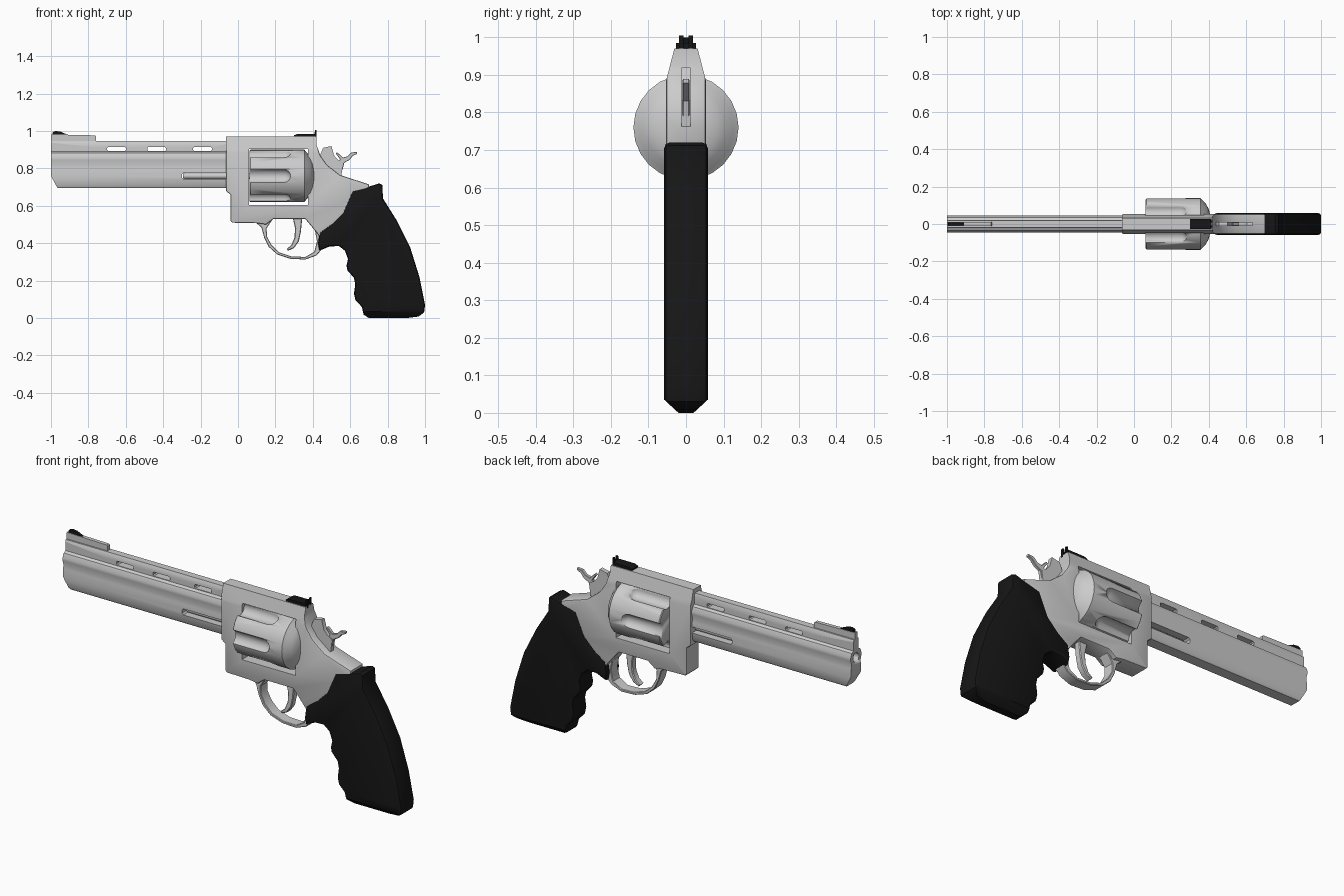
import bpy, bmesh, math
from mathutils import Vector, Matrix

if "Cube" in bpy.data.objects:
    bpy.data.objects.remove(bpy.data.objects["Cube"])

black = bpy.data.materials.new("black_rubber")
black.diffuse_color = (0.008, 0.008, 0.008, 1)
black.use_nodes = True
black.node_tree.nodes["Principled BSDF"].inputs["Base Color"].default_value = black.diffuse_color


def finish(name, bm, mat=None, smooth=35):
    bmesh.ops.recalc_face_normals(bm, faces=bm.faces)
    me = bpy.data.meshes.new(name)
    bm.to_mesh(me)
    bm.free()
    ob = bpy.data.objects.new(name, me)
    bpy.context.collection.objects.link(ob)
    if mat:
        me.materials.append(mat)
    if smooth:
        activate(ob)
        bpy.ops.object.shade_smooth_by_angle(angle=math.radians(smooth))
    return ob


def activate(ob):
    bpy.ops.object.select_all(action='DESELECT')
    ob.select_set(True)
    bpy.context.view_layer.objects.active = ob


def plate(name, pts, half, y=0, bevel=0, seg=2, mat=None, trims=(), smooth=35):
    """Side profile in x,z extruded across y, rims rounded, then planes trimmed off."""
    bm = bmesh.new()
    f = bm.faces.new([bm.verts.new((x, y - half, z)) for x, z in pts])
    ext = bmesh.ops.extrude_face_region(bm, geom=[f])['geom']
    bmesh.ops.translate(bm, vec=(0, 2 * half, 0),
                        verts=[g for g in ext if isinstance(g, bmesh.types.BMVert)])
    bmesh.ops.recalc_face_normals(bm, faces=bm.faces)
    if bevel:
        rim = [e for e in bm.edges if abs(e.verts[0].co.y - e.verts[1].co.y) < 1e-6]
        bmesh.ops.bevel(bm, geom=rim, offset=bevel, segments=seg, profile=0.5,
                        affect='EDGES', clamp_overlap=True)
    for co, no in trims:
        trim(bm, co, no)
    return finish(name, bm, mat, smooth)


def trim(bm, co, no):
    r = bmesh.ops.bisect_plane(bm, geom=bm.verts[:] + bm.edges[:] + bm.faces[:],
                               plane_co=co, plane_no=no, clear_outer=True)
    cut = [g for g in r['geom_cut'] if isinstance(g, bmesh.types.BMEdge)]
    bmesh.ops.edgeloop_fill(bm, edges=cut)


def lathe(name, prof, z, n=24, phase=0, smooth=35):
    """Revolve (x, radius) points around an x-parallel axis at height z."""
    bm = bmesh.new()
    rings = [[bm.verts.new((x, r * math.cos(a), z + r * math.sin(a)))
              for a in (phase + 2 * math.pi * i / n for i in range(n))] for x, r in prof]
    for a, b in zip(rings, rings[1:]):
        for i in range(n):
            bm.faces.new((a[i], a[(i + 1) % n], b[(i + 1) % n], b[i]))
    bm.faces.new(rings[0])
    bm.faces.new(rings[-1])
    return finish(name, bm, None, smooth)


def slot(x0, x1, z0, z1, half=0.2):
    """Round-cornered cutter running across y."""
    c = min(x1 - x0, z1 - z0) * 0.25
    return plate("cutter", [(x0 + c, z0), (x1 - c, z0), (x1, z0 + c), (x1, z1 - c),
                            (x1 - c, z1), (x0 + c, z1), (x0, z1 - c), (x0, z0 + c)], half, smooth=0)


def carve(ob, cutters):
    for c in cutters:
        activate(ob)
        m = ob.modifiers.new("cut", 'BOOLEAN')
        m.operation, m.solver, m.object = 'DIFFERENCE', 'EXACT', c
        bpy.ops.object.modifier_apply(modifier=m.name)
        bpy.data.objects.remove(c)


# Barrel: rib, tube and full underlug in one cross-section (y, z)
half = [(0.018, 0.947), (0.022, 0.937), (0.022, 0.89), (0.036, 0.882), (0.045, 0.86),
        (0.045, 0.845), (0.037, 0.82), (0.041, 0.80), (0.042, 0.745), (0.036, 0.705), (0.028, 0.695)]
section = half + [(-y, z) for y, z in reversed(half)]
bm = bmesh.new()
f = bm.faces.new([bm.verts.new((-1, y, z)) for y, z in section])
ext = bmesh.ops.extrude_face_region(bm, geom=[f])['geom']
bmesh.ops.translate(bm, vec=(0.96, 0, 0), verts=[g for g in ext if isinstance(g, bmesh.types.BMVert)])
trim(bm, (-1, 0, 0.76), (-0.065, 0, -0.035))
barrel = finish("barrel", bm)
carve(barrel, [slot(x, x + 0.1, 0.893, 0.914) for x in (-0.70, -0.485, -0.24)]
      + [slot(-0.30, -0.03, 0.744, 0.776), lathe("cutter", [(-1.1, 0.024), (-0.5, 0.024)], 0.848, 16)])
lathe("ejector_rod", [(-0.295, 0.012), (-0.285, 0.016), (0.1, 0.016)], 0.76, 12)

# Front sight
plate("front_sight_base", [(-1, 0.94), (-0.76, 0.94), (-0.76, 0.972), (-0.765, 0.977), (-1, 0.982)], 0.010)
plate("front_sight_blade", [(-0.995, 0.975), (-0.99, 0.995), (-0.975, 1.0), (-0.95, 0.997),
                            (-0.905, 0.978)], 0.007, mat=black)

# Frame with cylinder window, chamfered along the top
frame = plate("frame", [(-0.065, 0.97), (0.42, 0.97), (0.42, 0.925), (0.44, 0.87), (0.475, 0.82),
                        (0.545, 0.765), (0.70, 0.715), (0.70, 0.66), (0.60, 0.55), (0.45, 0.42),
                        (0.41, 0.47), (0.36, 0.53), (0.19, 0.53), (0.15, 0.50), (0.10, 0.507),
                        (-0.03, 0.51), (-0.04, 0.52), (-0.04, 0.66), (-0.065, 0.68)],
              0.053, bevel=0.008,
              trims=[((0, s * 0.053, 0.885), (0, s * 0.085, 0.022)) for s in (-1, 1)])
carve(frame, [plate("cutter", [(0.06, 0.605), (0.375, 0.605), (0.375, 0.903), (0.06, 0.903)], 0.2, smooth=0)])

# Six-flute cylinder with domed rear
cyl = lathe("cylinder", [(0.062, 0.136), (0.066, 0.14), (0.355, 0.14), (0.365, 0.127), (0.385, 0.107),
                         (0.397, 0.085), (0.405, 0.06), (0.41, 0.02)], 0.76, 24)
flutes = []
for i in range(6):
    c = lathe("cutter", [(0.0, 0.038), (0.24, 0.038), (0.26, 0.034), (0.275, 0.022), (0.282, 0.006)], 0, 16)
    a = math.radians(60 * i)
    c.data.transform(Matrix.Translation((0, 0.146 * math.cos(a), 0.76 + 0.146 * math.sin(a))))
    flutes.append(c)
carve(cyl, flutes)

# Trigger guard and trigger
plate("trigger_guard", [(0.09, 0.515), (0.125, 0.485), (0.14, 0.43), (0.165, 0.38), (0.21, 0.34),
                        (0.28, 0.317), (0.36, 0.313), (0.42, 0.335), (0.45, 0.37), (0.45, 0.45),
                        (0.412, 0.465), (0.422, 0.41), (0.408, 0.355), (0.36, 0.327), (0.285, 0.33),
                        (0.22, 0.352), (0.18, 0.39), (0.155, 0.435), (0.153, 0.48), (0.19, 0.535),
                        (0.15, 0.545)], 0.03, bevel=0.003, seg=1)
plate("trigger", [(0.29, 0.55), (0.305, 0.48), (0.302, 0.43), (0.285, 0.39), (0.26, 0.37), (0.268, 0.36),
                  (0.30, 0.375), (0.325, 0.41), (0.336, 0.46), (0.345, 0.55)], 0.018, bevel=0.004, seg=1)

# Hammer body and spur
plate("hammer", [(0.43, 0.85), (0.455, 0.91), (0.50, 0.92), (0.513, 0.87), (0.535, 0.845),
                 (0.562, 0.83), (0.55, 0.74), (0.47, 0.76)], 0.012)
plate("hammer_spur", [(0.53, 0.82), (0.545, 0.85), (0.523, 0.88), (0.53, 0.887), (0.56, 0.858),
                      (0.585, 0.865), (0.605, 0.885), (0.637, 0.889), (0.637, 0.878), (0.615, 0.868),
                      (0.595, 0.845), (0.568, 0.83), (0.558, 0.79)], 0.009, bevel=0.002, seg=1)

# Rear sight: base, blade and two notch posts
plate("rear_sight_base", [(0.30, 0.95), (0.415, 0.95), (0.415, 0.985), (0.32, 0.985), (0.30, 0.978)], 0.026, mat=black)
for s in (-1, 1):
    plate("rear_sight_post", [(0.405, 0.96), (0.42, 0.96), (0.42, 1.005), (0.412, 1.005)], 0.006,
          y=s * 0.013, mat=black)

# Grip with finger grooves, chamfered at the butt
plate("grip", [(0.61, 0.68), (0.70, 0.703), (0.755, 0.72), (0.772, 0.712), (0.775, 0.64), (0.85, 0.52),
               (0.92, 0.38), (0.97, 0.22), (1.0, 0.07), (0.995, 0.03), (0.965, 0.008), (0.90, 0.0),
               (0.70, 0.0), (0.672, 0.018), (0.662, 0.06), (0.628, 0.095), (0.62, 0.13), (0.627, 0.18),
               (0.62, 0.215), (0.585, 0.255), (0.58, 0.28), (0.588, 0.315), (0.572, 0.36), (0.54, 0.385),
               (0.49, 0.383), (0.435, 0.36), (0.428, 0.40), (0.437, 0.46), (0.50, 0.505), (0.56, 0.565)],
      0.058, bevel=0.014, mat=black,
      trims=[((0, s * 0.058, 0.035), (0, s * 0.035, -0.038)) for s in (-1, 1)])
